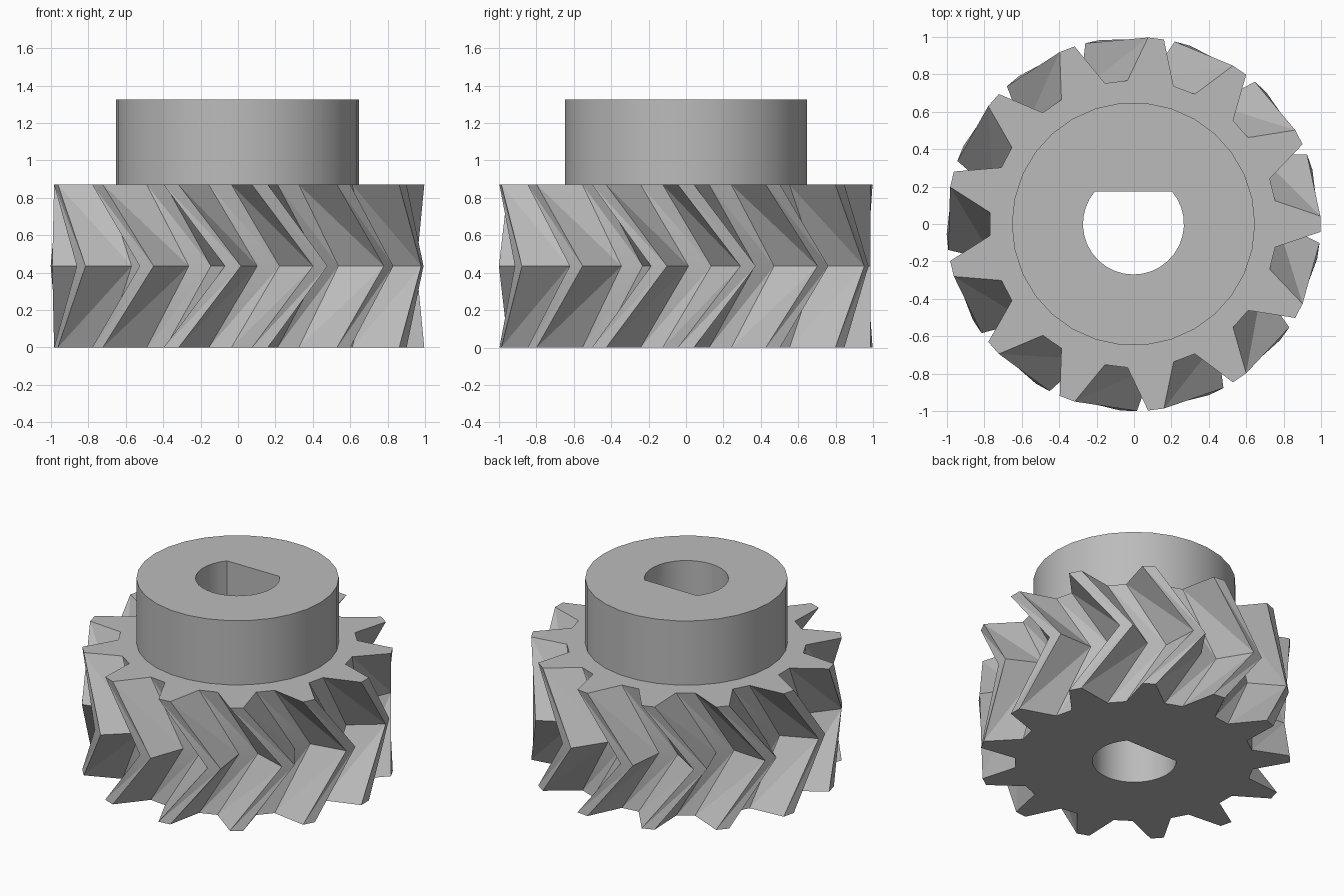
import bpy, bmesh
from math import radians, sin, cos, pi, asin

cube = bpy.data.objects.get("Cube")
if cube:
    bpy.data.objects.remove(cube, do_unlink=True)

TEETH = 13
PITCH = 2 * pi / TEETH
TIP_R, ROOT_R = 1.0, 0.768
TIP_HALF, ROOT_HALF = radians(2.45), radians(9.3)
TWIST = 0.7 * PITCH
GEAR_H, TOP_H = 0.87, 1.325
HUB_R, BORE_R, FLAT_Y = 0.65, 0.27, 0.175
SHIFT = -0.003

grey = bpy.data.materials.new("plain grey")
grey.use_nodes = True
colour = (0.5, 0.5, 0.5, 1)
grey.diffuse_color = colour
grey.node_tree.nodes["Principled BSDF"].inputs["Base Color"].default_value = colour


def polar(r, a):
    return (r * cos(a) + SHIFT, r * sin(a))


def gear_outline(turn):
    """Straight-sided teeth, four corners each."""
    corners = ((ROOT_R, -ROOT_HALF), (TIP_R, -TIP_HALF),
               (TIP_R, TIP_HALF), (ROOT_R, ROOT_HALF))
    return [polar(r, k * PITCH + turn + a) for k in range(TEETH) for r, a in corners]


def hub_outline(sides=30):
    return [polar(HUB_R, 2 * pi * k / sides) for k in range(sides)]


def bore_outline(steps=24):
    """Round hole with one flat on the +y side."""
    start = pi - asin(FLAT_Y / BORE_R)
    sweep = 2 * pi - (2 * start - pi)
    sweep = pi + 2 * asin(FLAT_Y / BORE_R)
    return [polar(BORE_R, start + sweep * k / steps) for k in range(steps + 1)]


def bored_solid(name, sections, heights, leans):
    """Loft outer sections, line the bore, and fill both ends around the bore."""
    bm = bmesh.new()

    def ring(points, z):
        return [bm.verts.new((x, y, z)) for x, y in points]

    outer = [ring(s, z) for s, z in zip(sections, heights)]
    inner = [ring(bore_outline(), z) for z in (heights[0], heights[-1])]

    def skin(low, high, lean):
        n = len(low)
        for i in range(n):
            j = (i + 1) % n
            a, b, c, d = low[i], low[j], high[j], high[i]
            if lean == 0:
                bm.faces.new((a, b, c, d))
            elif lean > 0:
                bm.faces.new((a, b, c))
                bm.faces.new((a, c, d))
            else:
                bm.faces.new((a, b, d))
                bm.faces.new((b, c, d))

    for low, high, lean in zip(outer, outer[1:], leans):
        skin(low, high, lean)
    skin(inner[0], inner[1], 0)

    for out, hole in ((outer[0], inner[0]), (outer[-1], inner[1])):
        edges = [bm.edges.get((loop[i - 1], loop[i]))
                 for loop in (out, hole) for i in range(len(loop))]
        bmesh.ops.triangle_fill(bm, edges=edges, use_beauty=True)
    bmesh.ops.recalc_face_normals(bm, faces=bm.faces[:])

    mesh = bpy.data.meshes.new(name)
    bm.to_mesh(mesh)
    bm.free()
    mesh.materials.append(grey)
    obj = bpy.data.objects.new(name, mesh)
    bpy.context.collection.objects.link(obj)
    bpy.ops.object.select_all(action="DESELECT")
    obj.select_set(True)
    bpy.context.view_layer.objects.active = obj
    bpy.ops.object.shade_smooth_by_angle(angle=radians(20))
    return obj


# Herringbone gear: twisted one way, then back
bored_solid("herringbone_gear",
            [gear_outline(0), gear_outline(TWIST), gear_outline(0)],
            [0, GEAR_H / 2, GEAR_H], [1, -1])

# Round hub on top of the gear
bored_solid("hub", [hub_outline(), hub_outline()], [GEAR_H, TOP_H], [0])
